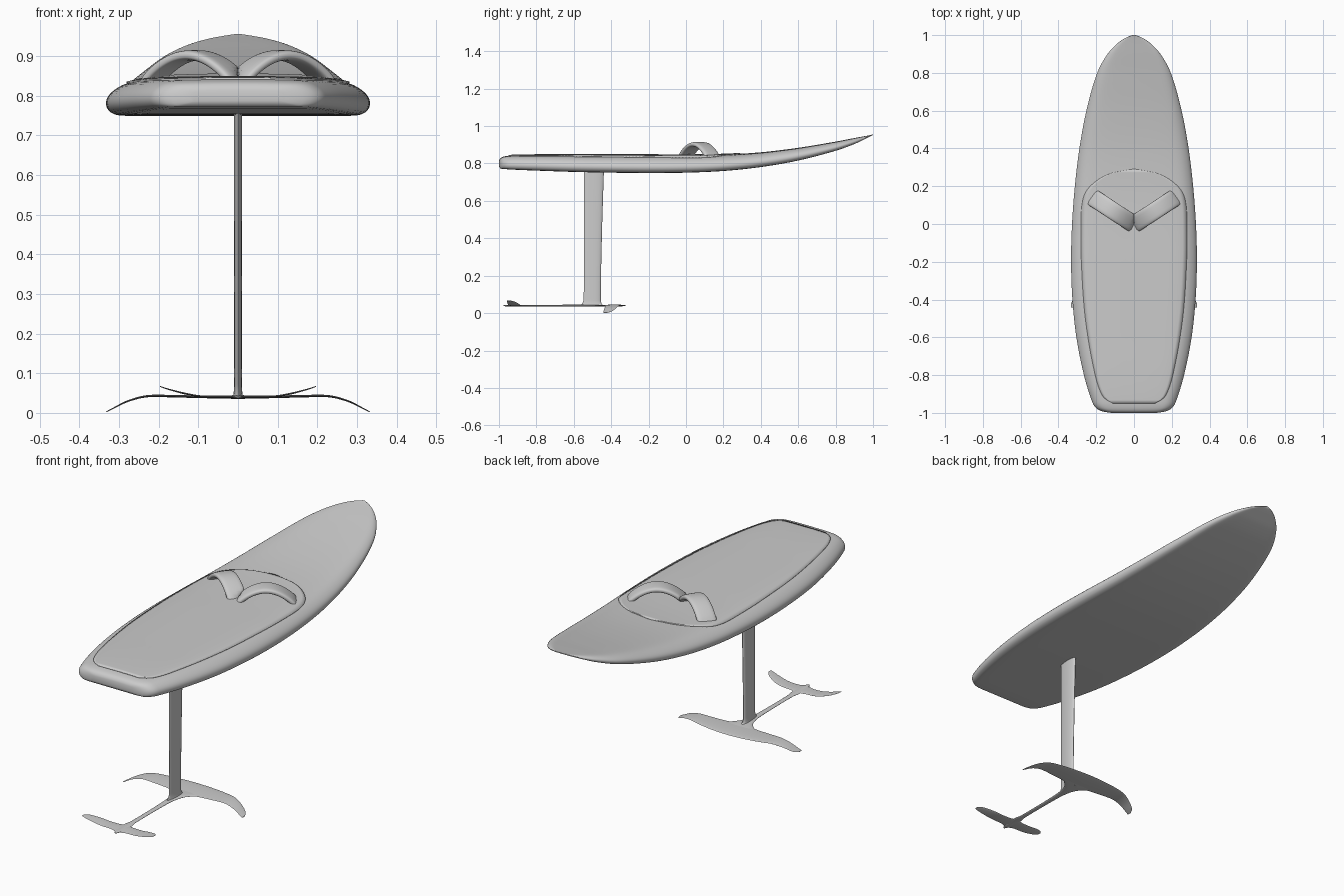
import bpy, bmesh, math
from mathutils import Vector

if "Cube" in bpy.data.objects:
    bpy.data.objects.remove(bpy.data.objects["Cube"])


def curve(rows, k):
    """Smooth interpolation of table rows, keyed on the first column."""
    k = min(max(k, rows[0][0]), rows[-1][0])
    i = 0
    while i < len(rows) - 2 and k > rows[i + 1][0]:
        i += 1
    a, b = rows[i], rows[i + 1]
    p, n = rows[max(i - 1, 0)], rows[min(i + 2, len(rows) - 1)]
    h = b[0] - a[0]
    t = (k - a[0]) / h
    out = []
    for c in range(1, len(a)):
        m0 = (b[c] - p[c]) / (b[0] - p[0]) * h
        m1 = (n[c] - a[c]) / (n[0] - a[0]) * h
        out.append((2*t**3 - 3*t*t + 1) * a[c] + (t**3 - 2*t*t + t) * m0
                   + (3*t*t - 2*t**3) * b[c] + (t**3 - t*t) * m1)
    return out


def span(a, b, n):
    return [a + (b - a) * i / n for i in range(n + 1)]


def loft(name, rings, closed=True, angle=40):
    """Skin a list of point rings; closed rings are capped at both ends."""
    bm = bmesh.new()
    vs = [[bm.verts.new(p) for p in r] for r in rings]
    n = len(vs[0])
    for r, s in zip(vs, vs[1:]):
        for j in range(n if closed else n - 1):
            bm.faces.new((r[j], r[(j + 1) % n], s[(j + 1) % n], s[j]))
    if closed:
        bm.faces.new(vs[0])
        bm.faces.new(vs[-1])
    bmesh.ops.recalc_face_normals(bm, faces=bm.faces)
    me = bpy.data.meshes.new(name)
    bm.to_mesh(me)
    bm.free()
    ob = bpy.data.objects.new(name, me)
    bpy.context.collection.objects.link(ob)
    bpy.ops.object.select_all(action='DESELECT')
    ob.select_set(True)
    bpy.context.view_layer.objects.active = ob
    bpy.ops.object.shade_smooth_by_angle(angle=math.radians(angle))
    return ob


# Board: y, half width, bottom z, deck z
BOARD = [(-1, .12, .785, .815), (-.993, .165, .774, .828), (-.975, .2, .771, .837),
         (-.94, .222, .768, .842), (-.8, .265, .762, .845), (-.6, .305, .755, .845),
         (-.4, .326, .751, .845), (-.2, .333, .749, .845), (0, .328, .751, .845),
         (.2, .313, .76, .848), (.4, .289, .781, .86), (.6, .252, .816, .884),
         (.8, .195, .868, .917), (.9, .14, .904, .936), (.96, .083, .932, .947),
         (.99, .036, .947, .953), (1, .008, .953, .956)]
# Half cross-section: step, fraction of width, fraction of thickness
SECTION = [(0, 0, 0), (1, .5, 0), (2, .85, .005), (3, .945, .06), (4, .987, .18),
           (5, 1, .34), (6, .983, .52), (7, .93, .7), (8, .84, .86), (9, .7, .95),
           (10, .4, .99), (11, 0, 1)]
half = [curve(SECTION, k) for k in span(0, 11, 33)]
section = half + [(-u, v) for u, v in half[-2:0:-1]]
ys = [-1, -.997] + span(-.993, -.94, 8) + span(-.92, .9, 70) + span(.91, 1, 12)
rings = []
for y in ys:
    w, lo, hi = curve(BOARD, y)
    rings.append([(u * w, y, lo + v * (hi - lo)) for u, v in section])
loft("board", rings, angle=60)

# Thin deck pad following the crown of the deck: y, half width
PAD = [(-.95, .11), (-.92, .16), (-.8, .205), (-.5, .257), (-.2, .278), (0, .28),
       (.1, .275), (.17, .255), (.22, .21), (.26, .145), (.28, .08), (.29, .01)]
CROWN = [(0, 1), (.4, .99), (.7, .95), (.84, .86), (.93, .7)]
rings = []
for y in span(-.95, .29, 70):
    w, lo, hi = curve(BOARD, y)
    p = curve(PAD, y)[0]
    rings.append([(s * p, y, lo + curve(CROWN, abs(s * p) / w)[0] * (hi - lo) + .001)
                  for s in span(-1, 1, 24)])
pad = loft("deck_pad", rings, closed=False)
sol = pad.modifiers.new("thickness", 'SOLIDIFY')
sol.thickness = .007
sol.offset = 0

# Pair of arched foot straps meeting in a V on the centre line
start, end = Vector((.004, 0, 0)), Vector((.215, .138, 0))
along = (end - start).normalized()
across = Vector((-along.y, along.x, 0))


def strap_centre(t):
    p = start.lerp(end, t)
    p.z = .838 + .064 * max(math.sin(math.pi * t), 0) ** .8
    return p


for name, side in (("right_foot_strap", 1), ("left_foot_strap", -1)):
    rings = []
    for t in span(0, 1, 28):
        c = strap_centre(t)
        d = strap_centre(min(t + .02, 1)) - strap_centre(max(t - .02, 0))
        up = d.cross(across).normalized()
        up = up if up.z > 0 else -up
        ring = []
        for i in range(24):
            a = 2 * math.pi * i / 24
            ca, sa = math.cos(a), math.sin(a)
            q = c + across * .046 * math.copysign(abs(ca) ** .5, ca) \
                + up * .013 * math.copysign(abs(sa) ** .7, sa)
            ring.append((side * max(q.x, 0), q.y, q.z))
        rings.append(ring)
    loft(name, rings, angle=50)


def foil(n=24):
    """Unit foil: chord position (1 = leading edge) and half thickness."""
    for i in range(n):
        a = 2 * math.pi * i / n
        c = .5 + .5 * math.cos(a)
        yield c, math.sin(a) * (.5 + .5 * c)


# Mast: z, trailing y, leading y, half thickness
MAST = [(.036, -.575, -.43, .02), (.046, -.56, -.448, .015), (.07, -.548, -.455, .0125),
        (.4, -.546, -.45, .0125), (.7, -.546, -.441, .0135), (.78, -.546, -.438, .0135)]
rings = []
for z in span(.036, .076, 8) + span(.1, .78, 16):
    te, le, h = curve(MAST, z)
    rings.append([(t * h, te + c * (le - te), z) for c, t in foil()])
loft("mast", rings)

# Wings: x, trailing y, leading y, z, half thickness
FRONT = [(0, -.46, -.32, .040, .005), (.08, -.442, -.324, .0405, .0045),
         (.16, -.435, -.335, .042, .004), (.23, -.432, -.352, .042, .0035),
         (.28, -.435, -.372, .029, .003), (.32, -.441, -.396, .009, .002),
         (.333, -.443, -.42, .0025, .0015)]
REAR = [(0, -.962, -.875, .040, .004), (.04, -.95, -.883, .040, .0035),
        (.09, -.95, -.886, .0415, .003), (.13, -.953, -.892, .048, .003),
        (.18, -.957, -.915, .061, .002), (.197, -.957, -.937, .067, .0012)]
for name, rows in (("front_wing", FRONT), ("rear_wing", REAR)):
    both = [(-r[0],) + r[1:] for r in rows[:0:-1]] + rows
    rings = []
    for x in span(-rows[-1][0], rows[-1][0], 64):
        te, le, z, h = curve(both, x)
        rings.append([(x, te + c * (le - te), z + t * h) for c, t in foil()])
    loft(name, rings)

# Fuselage blending into both wings: y, half width, half height
FUSE = [(-.975, .004, .002), (-.96, .012, .004), (-.9, .016, .004), (-.87, .02, .004),
        (-.83, .013, .004), (-.6, .014, .005), (-.53, .02, .005), (-.48, .036, .005),
        (-.45, .062, .004), (-.43, .08, .003), (-.41, .06, .002)]
rings = []
for y in span(-.975, -.41, 60):
    w, h = curve(FUSE, y)
    rings.append([(w * math.cos(i * math.pi / 10), y, .04 + h * math.sin(i * math.pi / 10))
                  for i in range(20)])
loft("fuselage", rings)
